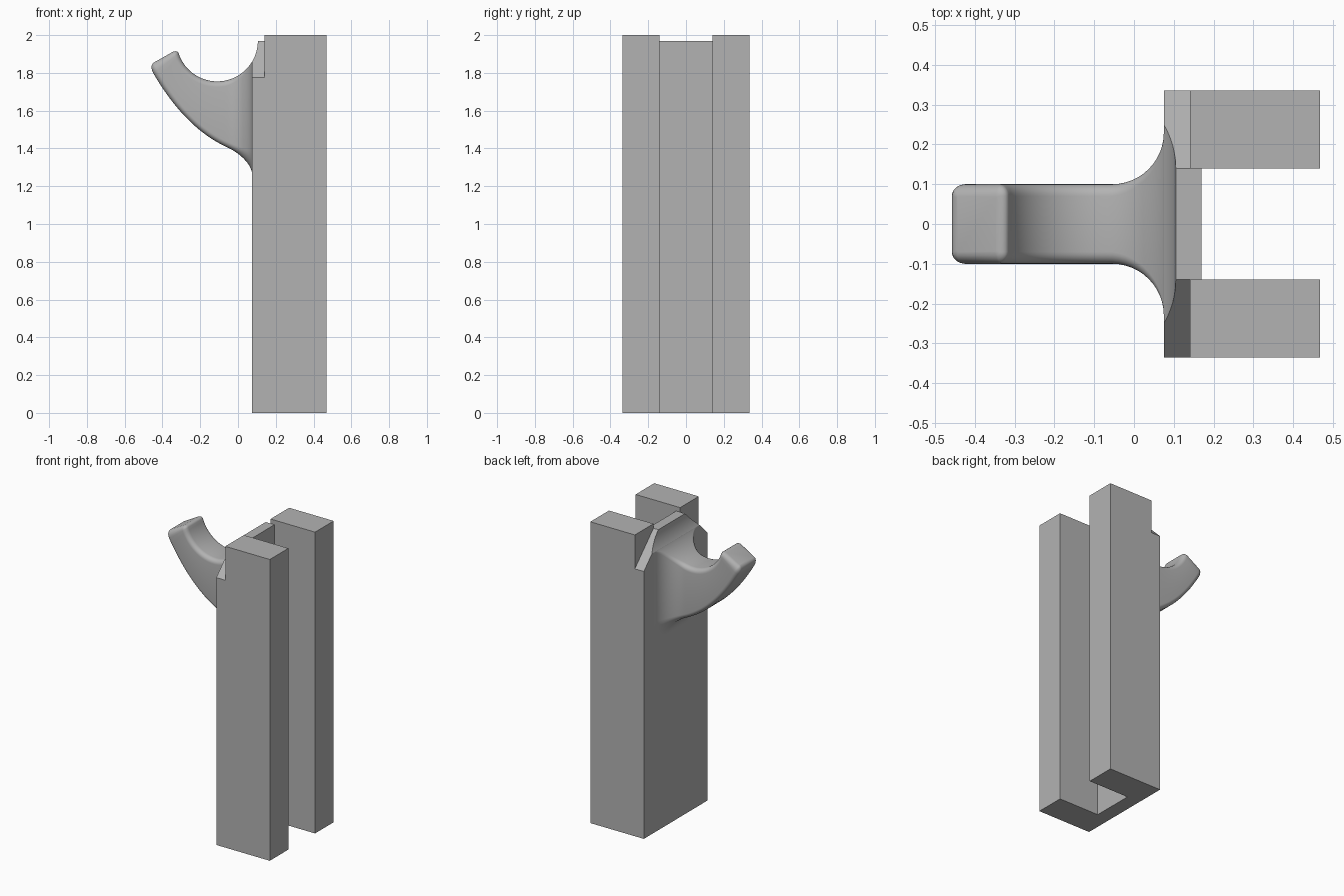
import bpy, bmesh
from math import sin, cos, pi, radians, sqrt
from mathutils import Vector

if "Cube" in bpy.data.objects:
    bpy.data.objects.remove(bpy.data.objects["Cube"])

grey = bpy.data.materials.new("plain grey")
grey.use_nodes = True
COLOUR = (0.45, 0.45, 0.45, 1)
grey.diffuse_color = COLOUR
grey.node_tree.nodes["Principled BSDF"].inputs["Base Color"].default_value = COLOUR


def finish(name, bm):
    bmesh.ops.recalc_face_normals(bm, faces=bm.faces)
    mesh = bpy.data.meshes.new(name)
    bm.to_mesh(mesh)
    bm.free()
    mesh.materials.append(grey)
    obj = bpy.data.objects.new(name, mesh)
    bpy.context.collection.objects.link(obj)
    return obj


def prism(name, points, direction):
    """Extrude a flat outline along a direction."""
    bm = bmesh.new()
    face = bm.faces.new([bm.verts.new(p) for p in points])
    new = bmesh.ops.extrude_face_region(bm, geom=[face])["geom"]
    moved = [g for g in new if isinstance(g, bmesh.types.BMVert)]
    bmesh.ops.translate(bm, verts=moved, vec=direction)
    return finish(name, bm)


def box(name, x0, x1, y, z0, z1):
    return prism(name, [(x0, -y, z0), (x1, -y, z0), (x1, y, z0), (x0, y, z0)], (0, 0, z1 - z0))


def activate(obj):
    bpy.ops.object.select_all(action='DESELECT')
    obj.select_set(True)
    bpy.context.view_layer.objects.active = obj


def carve(obj, cutter):
    cutter.hide_render = True
    mod = obj.modifiers.new("cut", 'BOOLEAN')
    mod.operation, mod.solver, mod.object = 'DIFFERENCE', 'EXACT', cutter
    activate(obj)
    bpy.ops.object.modifier_apply(modifier=mod.name)
    bpy.data.objects.remove(cutter)


PLATE_X, SCOOP_X, SCOOP_Z, SCOOP_R = 0.075, -0.11, 1.97, 0.215

# Channel body: block with a rear slot, chamfered top and round scoop
body = box("channel_body", PLATE_X, 0.468, 0.335, 0, 2)
carve(body, box("slot_cutter", 0.17, 0.6, 0.14, -0.1, 2.1))
carve(body, box("web_top_cutter", 0.1, 0.2, 0.14, SCOOP_Z, 2.1))
chamfer = [(-0.5, 1.61), (-0.14, SCOOP_Z), (0.14, SCOOP_Z), (0.5, 1.61), (0.5, 2.2), (-0.5, 2.2)]
carve(body, prism("chamfer_cutter", [(0, y, z) for y, z in chamfer], (0.141, 0, 0)))
ring = [2 * pi * i / 96 for i in range(96)]
carve(body, prism("scoop_cutter", [(SCOOP_X + SCOOP_R * cos(a), -0.4, SCOOP_Z + SCOOP_R * sin(a))
                                   for a in ring], (0, 0.8, 0)))

# Hook: rounded sections swept from the tip to a flared root
FILLET, HALF, EDGE = 0.13, 0.1, 0.03
ROOT_X = PLATE_X - FILLET
tip, bend, root = Vector((-0.472, 0, 1.84)), Vector((-0.294, 0, 1.513)), Vector((ROOT_X, 0, 1.405))


def section(upper, lower, half, r_top, r_low):
    up = (upper - lower).normalized()
    height = (upper - lower).length
    points = []
    for sy, top, start in ((1, 0, 270), (1, 1, 0), (-1, 1, 90), (-1, 0, 180)):
        r = r_top if top else r_low
        cy, cz = sy * (half - r), (height - r if top else r)
        for k in range(7):
            a = radians(start + 15 * k)
            points.append(lower + up * (cz + r * sin(a)) + Vector((0, cy + r * cos(a), 0)))
    return points


def arm(t, inset=0):
    a = radians(192 + t * 92.8)
    upper = Vector((SCOOP_X + SCOOP_R * cos(a), 0, SCOOP_Z + SCOOP_R * sin(a)))
    lower = tip * (1 - t) ** 2 + bend * 2 * t * (1 - t) + root * t * t
    shift = (upper - lower).normalized() * inset
    r = max(EDGE - inset, 0.004)
    return section(upper - shift, lower + shift, HALF - inset, r, r)


def flare(angle):
    x, d = ROOT_X + FILLET * sin(angle), FILLET * (1 - cos(angle))
    upper = Vector((x, 0, SCOOP_Z - sqrt(SCOOP_R ** 2 - (x - SCOOP_X) ** 2)))
    lower = Vector((x, 0, root.z - 0.45 * (x - ROOT_X) - 0.65 * d))
    return section(upper, lower, HALF + d, EDGE - 0.025 * angle / (pi / 2), EDGE + 0.8 * d)


sections = []
for i in range(6):
    phi = radians(18 * i)
    sections.append(arm(0.065 * (1 - cos(phi)), EDGE * (1 - sin(phi))))
sections += [arm(0.065 + 0.935 * i / 20) for i in range(1, 21)]
sections += [flare(pi / 2 * i / 12) for i in range(1, 13)]
sections.append([p + Vector((0.01, 0, -0.004)) for p in sections[-1]])

bm = bmesh.new()
loops = [[bm.verts.new(p) for p in s] for s in sections]
for a, b in zip(loops, loops[1:]):
    for i in range(len(a)):
        j = (i + 1) % len(a)
        bm.faces.new((a[i], a[j], b[j], b[i]))
bm.faces.new(loops[0])
bm.faces.new(loops[-1])
hook = finish("hook", bm)

for obj in (body, hook):
    activate(obj)
    bpy.ops.object.shade_smooth_by_angle(angle=radians(30))
